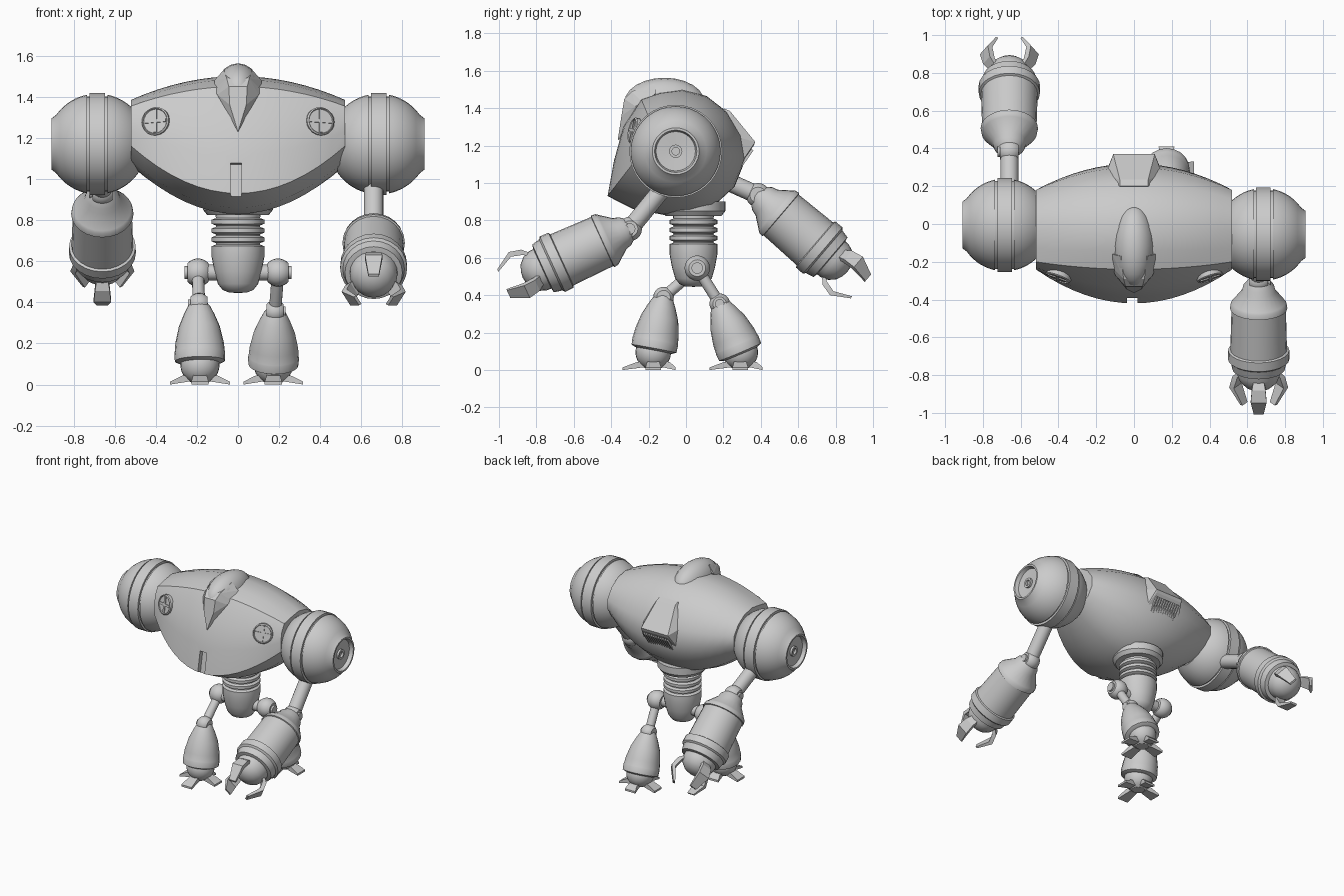
import bpy, bmesh
from math import sin, cos, pi, radians, sqrt
from mathutils import Vector, Matrix

cube = bpy.data.objects.get("Cube")
if cube:
    bpy.data.objects.remove(cube, do_unlink=True)

grey = bpy.data.materials.new("plain_grey")
grey.use_nodes = True
grey.diffuse_color = (0.6, 0.6, 0.6, 1)
grey.node_tree.nodes["Principled BSDF"].inputs["Base Color"].default_value = (0.6, 0.6, 0.6, 1)


def finish(name, bm, angle=32):
    """Turn a bmesh into a grey object with sharp edges kept."""
    bmesh.ops.remove_doubles(bm, verts=bm.verts, dist=0.0002)
    bmesh.ops.recalc_face_normals(bm, faces=bm.faces)
    mesh = bpy.data.meshes.new(name)
    bm.to_mesh(mesh)
    bm.free()
    mesh.materials.append(grey)
    obj = bpy.data.objects.new(name, mesh)
    bpy.context.collection.objects.link(obj)
    if angle:
        smooth(obj, angle)
    return obj


def smooth(obj, angle=32):
    bpy.ops.object.select_all(action="DESELECT")
    obj.select_set(True)
    bpy.context.view_layer.objects.active = obj
    bpy.ops.object.shade_smooth_by_angle(angle=radians(angle))


def loft(name, rings, angle=32):
    """Skin a row of closed rings and cap both ends."""
    bm = bmesh.new()
    rows = [[bm.verts.new(p) for p in ring] for ring in rings]
    n = len(rows[0])
    for a, b in zip(rows, rows[1:]):
        for i in range(n):
            j = (i + 1) % n
            bm.faces.new((a[i], a[j], b[j], b[i]))
    bm.faces.new(rows[0])
    bm.faces.new(rows[-1])
    return finish(name, bm, angle)


def hull(name, points, matrix=Matrix()):
    bm = bmesh.new()
    for p in points:
        bm.verts.new(matrix @ Vector(p))
    out = bmesh.ops.convex_hull(bm, input=bm.verts)
    bmesh.ops.dissolve_limit(bm, angle_limit=radians(1), verts=bm.verts, edges=bm.edges)
    return finish(name, bm, 0)


def box(name, size, matrix):
    x, y, z = (s / 2 for s in size)
    return hull(name, [(i * x, j * y, k * z) for i in (1, -1) for j in (1, -1) for k in (1, -1)], matrix)


def frame(origin, axis):
    """Matrix whose z runs along the axis and whose x stays near world x."""
    z = Vector(axis).normalized()
    ref = Vector((0, 1, 0)) if abs(z.x) > 0.9 else Vector((1, 0, 0))
    y = z.cross(ref).normalized()
    rot = Matrix((y.cross(z), y, z)).transposed().to_4x4()
    return Matrix.Translation(origin) @ rot


def lathe(name, profile, origin, axis=(0, 0, 1), segs=28):
    """Revolve (radius, distance) pairs about an axis."""
    m = frame(origin, axis)
    turn = [2 * pi * i / segs for i in range(segs)]
    return loft(name, [[m @ Vector((r * cos(t), r * sin(t), s)) for t in turn] for r, s in profile])


def rod(name, a, b, r):
    a, b = Vector(a), Vector(b)
    return lathe(name, [(r, 0), (r, (b - a).length)], a, b - a, 16)


def arc(r, s0, s1, n=8):
    return [(sqrt(max(r * r - s * s, 0)), s) for s in (s0 + (s1 - s0) * i / n for i in range(n + 1))]


def joint(name, centre, r, side):
    """Ball with flat cheeks and a round pin head."""
    f = 0.75 * r
    lathe(name, arc(r, -f, f, 10) + [(0.45 * r, f), (0.45 * r, 0.95 * r), (0, 0.95 * r)], centre, (side, 0, 0), 20)


# Torso: the middle outline shrinks towards the end outline
middle = [(-.42, .93), (-.385, 1.12), (-.335, 1.3), (-.24, 1.45), (-.14, 1.485), (-.02, 1.5), (.11, 1.465), (.22, 1.38),
          (.3, 1.25), (.32, 1.13), (.26, .98), (.14, .87), (.03, .835), (-.12, .83), (-.28, .86)]
end = [(-.24, 1.16), (-.24, 1.23), (-.23, 1.3), (-.2, 1.355), (-.13, 1.37), (-.03, 1.385), (.06, 1.365), (.13, 1.32),
       (.18, 1.25), (.18, 1.18), (.14, 1.12), (.08, 1.08), (.01, 1.065), (-.07, 1.07), (-.16, 1.09)]
rings = []
for i in range(-8, 9):
    t = i / 8
    rings.append([Vector((0.52 * t, a[0] + (b[0] - a[0]) * t * t, a[1] + (b[1] - a[1]) * t * t))
                  for a, b in zip(middle, end)])
torso = loft("torso", rings)

# Chin slot cut into the torso
slot = box("slot_cutter", (0.055, 0.08, 0.26), Matrix.Translation((-0.01, -0.422, 0.95)) @ Matrix.Rotation(-0.18, 4, "X"))
slot.hide_render = True
cut = torso.modifiers.new("slot", "BOOLEAN")
cut.operation, cut.object, cut.solver = "DIFFERENCE", slot, "EXACT"
bpy.context.view_layer.objects.active = torso
bpy.ops.object.modifier_apply(modifier="slot")
bpy.data.objects.remove(slot, do_unlink=True)
smooth(torso)
bpy.context.view_layer.update()

# Cross-head screws sitting on the front and under the chin
for side in (1, -1):
    for part, x, z, r in (("chest_screw", .4, 1.28, .07), ("chin_screw", .41, .97, .06)):
        hit, spot, normal, _ = torso.ray_cast(Vector((side * x, -1, z)), Vector((0, 1, 0)))
        if not hit:
            continue
        lathe(part, [(r, -.03), (r, .008), (.9 * r, .014), (.85 * r, .008), (0, .008)], spot, normal, 20)
        m = frame(spot, normal) @ Matrix.Translation((0, 0, .009))
        box(part + "_bar", (1.6 * r, .016, .01), m)
        box(part + "_cross_bar", (.016, 1.6 * r, .01), m)

# Head dome and pointed visor
rings = []
for i in range(13):
    u = -cos(pi * i / 12)
    k = sqrt(max(1 - u * u, 0))
    rings.append([Vector((.11 * k * cos(a), -.115 + .215 * u, 1.43 + .133 * k * sin(a)))
                  for a in (2 * pi * j / 20 for j in range(20))])
loft("head_dome", rings)
hull("visor", [p for s in (1, -1) for p in (
    (s * .115, -.16, 1.48), (s * .115, -.23, 1.43), (s * .07, -.17, 1.53), (s * .055, -.29, 1.49),
    (s * .045, -.33, 1.45), (s * .04, -.345, 1.36), (s * .1, -.27, 1.41), (0, -.365, 1.23), (0, -.3, 1.25))])

# Back vent hood with grille
hull("vent_hood", [p for s in (1, -1) for p in (
    (s * .075, .2, 1.4), (s * .075, .235, 1.385), (s * .11, .37, 1.22), (s * .105, .362, 1.2),
    (s * .15, .27, 1.07), (s * .15, .26, 1.25), (s * .13, .15, 1.1))])
for i in range(11):
    box("vent_bar", (.009, .022, .11),
        Matrix.Translation(((i - 5) * .019, .32, 1.135)) @ Matrix.Rotation(-.61, 4, "X"))

# Waist and pelvis
lathe("neck_collar", [(.17, .9), (.17, .85), (.15, .825), (.11, .825)], (0, .04, 0))
ribs = [(.11, .85)]
for i in range(4):
    z = .81 - i * .043
    ribs += [(.108, z), (.128, z - .008), (.128, z - .028), (.108, z - .036)]
lathe("waist_bellows", ribs + [(.1, .62)], (0, .04, 0))
lathe("pelvis", [(.1, .655), (.128, .655), (.128, .62), (.115, .55), (.098, .49), (.075, .46), (.045, .448), (0, .445)],
      (0, .04, 0))
rod("hip_axle", (-.2, .05, .545), (.2, .05, .545), .038)


def claw(name, m, turn):
    """Bent finger, wide at the bend and narrow at the tip."""
    rot = m @ Matrix.Rotation(turn, 4, "Z")
    rows = []
    for s, r, w, d in ((.53, .08, .025, .016), (.575, .125, .036, .015), (.64, .142, .042, .014), (.735, .09, .026, .007)):
        rows.append([rot @ Vector(p) for p in ((r - d, -w, s), (r + d, -w, s), (r + d, w, s), (r - d, w, s))])
    loft(name, rows, 15)


def arm(label, side, shoulder_y, start, elbow, axis):
    # Shoulder ball with raised band and sunken end cap
    R = .245
    ball = arc(R, -.2, -.05) + [(.232, -.05), (.232, -.038), (.248, -.038), (.248, .038), (.232, .038), (.232, .05)]
    ball += arc(R, .05, .2) + [(.125, .222), (.113, .222), (.105, .195), (.035, .19), (.035, .205), (.02, .205),
                               (.02, .19), (0, .19)]
    lathe(label + "_shoulder", ball, (side * .685, shoulder_y, 1.17), (side, 0, 0), 36)
    # Upper arm, elbow and forearm
    rod(label + "_upper_arm", start, elbow, .048)
    joint(label + "_elbow", elbow, .065, side)
    lathe(label + "_forearm", [(.05, -.01), (.082, .03), (.09, .06), (.14, .125), (.148, .135), (.152, .16), (.144, .163),
                               (.15, .4), (.162, .405), (.163, .455), (.15, .465), (.14, .51), (.115, .515)],
          elbow, axis, 24)
    lathe(label + "_hand", [(.118, .48), (.115, .54), (.1, .58), (.07, .61), (.035, .625), (0, .63)], elbow, axis, 24)
    # Three claws around the hand
    m = frame(elbow, axis)
    for k in range(3):
        claw(label + "_claw", m, pi / 2 + k * 2 * pi / 3)


arm("left", 1, -.055, (.66, -.1, 1.0), (.66, -.3, .755), (0, -.91, -.415))
arm("right", -1, -.005, (-.66, .15, 1.04), (-.66, .385, .935), (0, .76, -.65))


def leg(label, side, knee, foot):
    # Thigh with hip and knee balls
    hip = Vector((side * .195, .06, .545))
    knee, foot = Vector(knee), Vector(foot)
    joint(label + "_hip", hip, .068, side)
    rod(label + "_thigh", hip, knee, .03)
    joint(label + "_knee", knee, .055, side)
    # Flared shin shell and round foot
    lathe(label + "_shin", [(.035, -.015), (.055, .01), (.075, .05), (.1, .11), (.118, .19), (.122, .235), (.124, .24),
                            (.122, .28), (.1, .29)], knee, foot - knee, 20)
    lathe(label + "_foot", arc(.095, -.085, .07, 10), foot, segs=24)
    # Flat toes
    ground = Matrix.Translation((foot.x, foot.y, 0))
    for k, reach in enumerate((.145, .12, .145, .165)):
        hull(label + "_toe", [p for s in (1, -1) for p in (
            (.05, s * .028, .05), (.05, s * .028, .015), (.09, s * .034, .042), (.09, s * .034, .012),
            (reach, s * .042, .014), (reach, s * .042, 0))], ground @ Matrix.Rotation(k * pi / 2, 4, "Z"))


leg("left", 1, (.18, .18, .355), (.172, .29, .095))
leg("right", -1, (-.19, -.12, .39), (-.185, -.175, .095))
